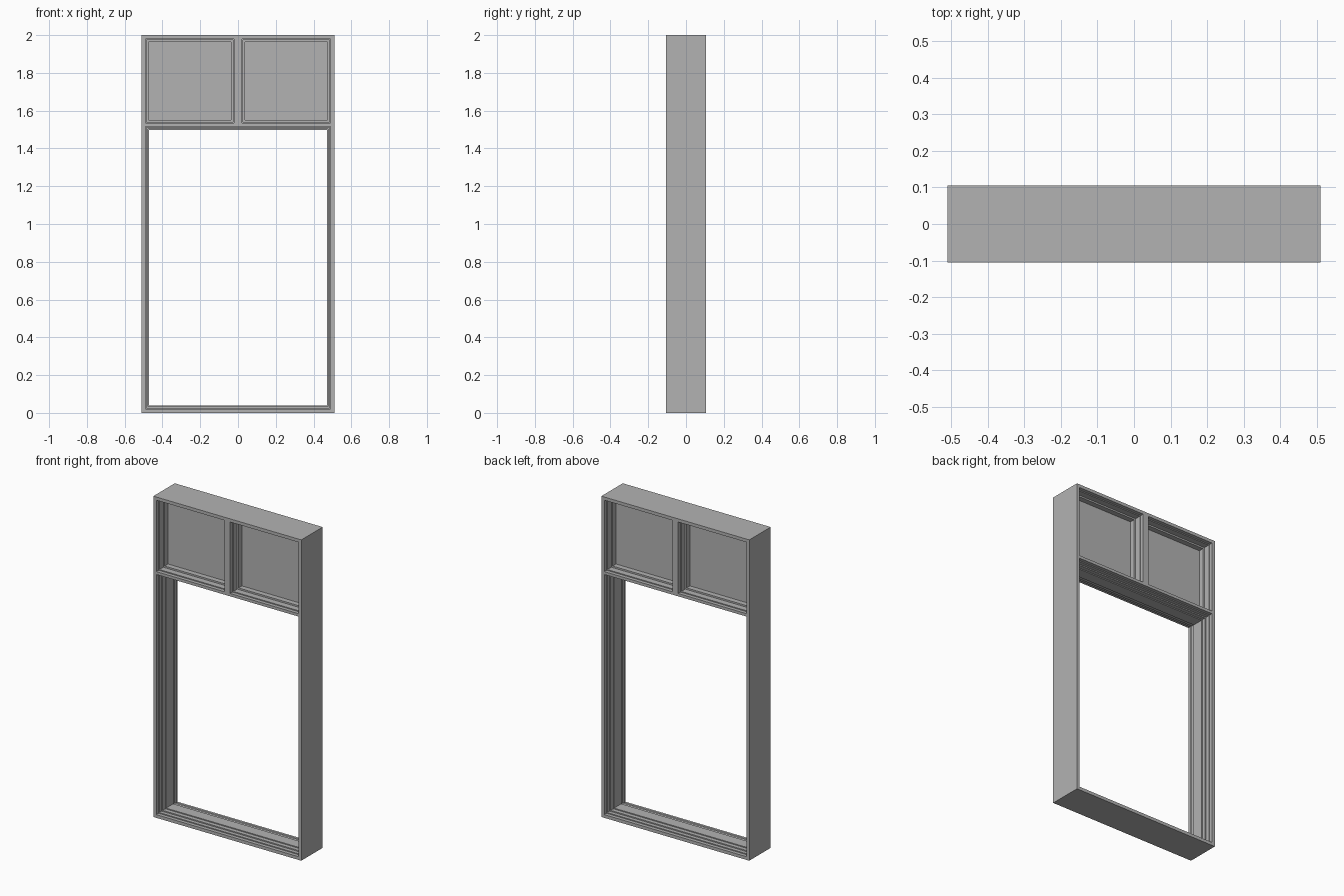
import bpy, bmesh

old = bpy.data.objects.get("Cube")
if old:
    bpy.data.objects.remove(old, do_unlink=True)


def material(name, value):
    mat = bpy.data.materials.new(name)
    mat.use_nodes = True
    color = (value, value, value, 1)
    mat.diffuse_color = color
    mat.node_tree.nodes["Principled BSDF"].inputs["Base Color"].default_value = color
    return mat


grey = material("frame grey", 0.45)
HALF = 0.105


def finish(name, bm):
    bmesh.ops.recalc_face_normals(bm, faces=bm.faces)
    mesh = bpy.data.meshes.new(name)
    bm.to_mesh(mesh)
    bm.free()
    mesh.materials.append(grey)
    obj = bpy.data.objects.new(name, mesh)
    bpy.context.collection.objects.link(obj)


def box(name, x0, x1, y0, y1, z0, z1):
    bm = bmesh.new()
    bmesh.ops.create_cube(bm, size=1)
    for v in bm.verts:
        v.co.x = x0 if v.co.x < 0 else x1
        v.co.y = y0 if v.co.y < 0 else y1
        v.co.z = z0 if v.co.z < 0 else z1
    finish(name, bm)


def ring(name, x0, x1, z0, z1, profile):
    """Sweep a closed (inset, y) profile round a rectangle with mitred corners."""
    bm = bmesh.new()
    loops = []
    for i, y in profile:
        corners = [(x0 + i, z0 + i), (x1 - i, z0 + i), (x1 - i, z1 - i), (x0 + i, z1 - i)]
        loops.append([bm.verts.new((x, y, z)) for x, z in corners])
    for a, b in zip(loops, loops[1:] + loops[:1]):
        for k in range(4):
            n = (k + 1) % 4
            bm.faces.new((a[k], a[n], b[n], b[k]))
    finish(name, bm)


# Stepped rebates, mirrored front to back
def stepped(steps):
    half = [(0, -steps[0][1])]
    inset = 0
    for rise, y in steps:
        half += [(inset, -y), (rise, -y)]
        inset = rise
    half = half[2:]
    front = [(0, -steps[0][1])] + half
    return front + [(i, -y) for i, y in reversed(front)]


door_steps = stepped([(0.006, 0.083), (0.013, 0.06), (0.019, 0.035)])
pane_steps = stepped([(0.006, 0.083), (0.016, 0.045)])

# Outer casing
ring("outer_casing", -0.51, 0.51, 0, 2,
     [(0, -HALF), (0.02, -HALF), (0.02, HALF), (0, HALF)])

# Transom and mullion
box("transom", -0.49, 0.49, -HALF, HALF, 1.517, 1.535)
box("mullion", -0.02, 0.02, -HALF, HALF, 1.535, 1.98)

# Mouldings round the openings
ring("lower_opening_moulding", -0.49, 0.49, 0.02, 1.517, door_steps)
for side, x0, x1 in (("right", -0.49, -0.02), ("left", 0.02, 0.49)):
    ring(side + "_light_moulding", x0, x1, 1.535, 1.98, pane_steps)
    box(side + "_glass_pane", x0 + 0.01, x1 - 0.01, -0.012, 0.012, 1.545, 1.97)
